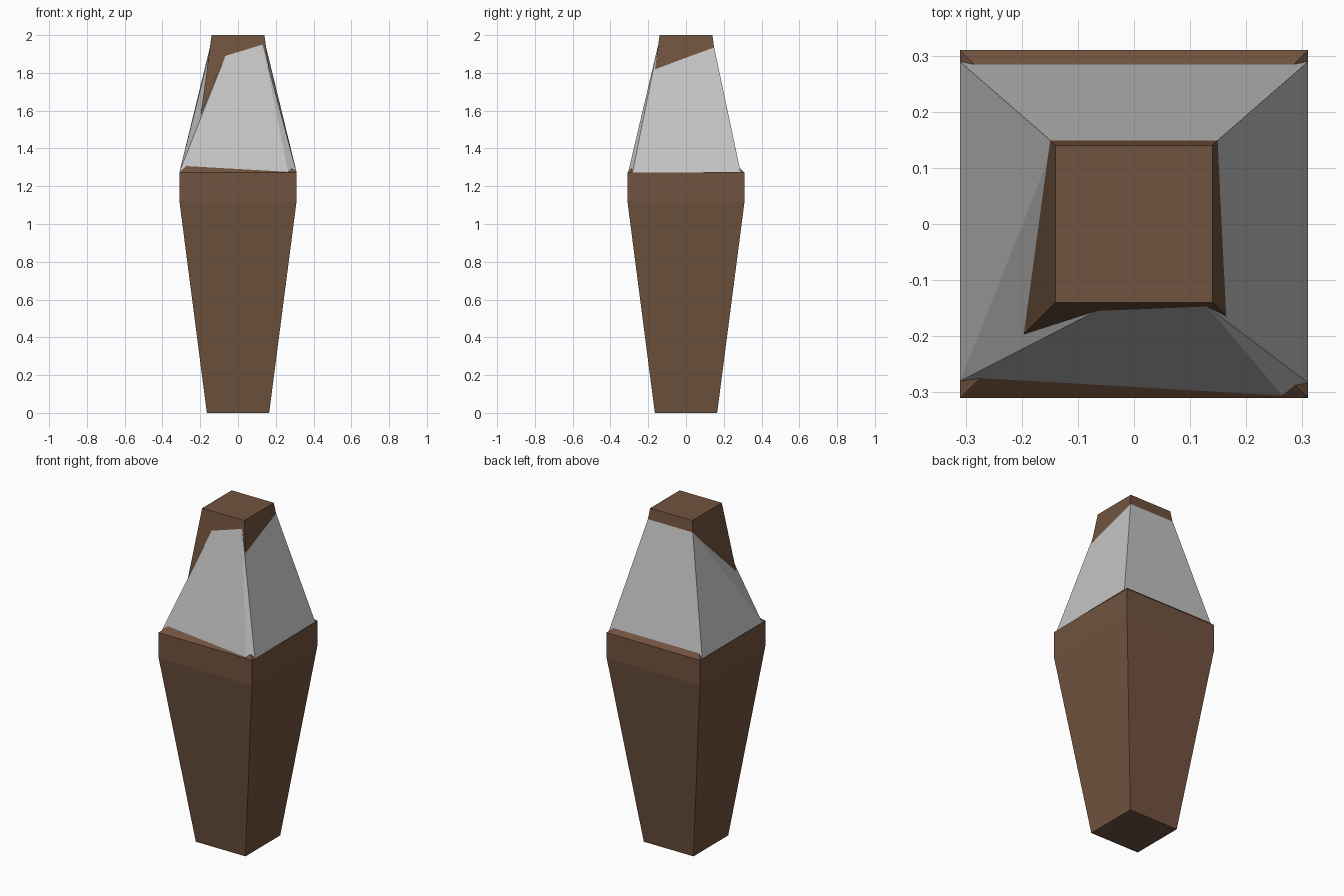
import bpy

if "Cube" in bpy.data.objects:
    bpy.data.objects.remove(bpy.data.objects["Cube"])


def material(name, rgb):
    m = bpy.data.materials.new(name)
    m.diffuse_color = (*rgb, 1)
    m.use_nodes = True
    m.node_tree.nodes["Principled BSDF"].inputs["Base Color"].default_value = m.diffuse_color
    return m


def mesh_object(name, verts, faces, mat):
    me = bpy.data.meshes.new(name)
    me.from_pydata(verts, [], faces)
    me.materials.append(mat)
    me.update()
    ob = bpy.data.objects.new(name, me)
    bpy.context.collection.objects.link(ob)
    return ob


brown = material("brown wood", (0.165, 0.087, 0.050))
grey = material("light grey", (0.56, 0.56, 0.56))

# Square tapered post: (height, half width) profile
profile = [(0, 0.165), (1.12, 0.31), (1.272, 0.31), (1.353, 0.227), (2, 0.14)]
corners = [(-1, -1), (1, -1), (1, 1), (-1, 1)]
verts = [(sx * h, sy * h, z) for z, h in profile for sx, sy in corners]
faces = [(3, 2, 1, 0)]
for r in range(len(profile) - 1):
    for i in range(4):
        j = (i + 1) % 4
        faces.append((r * 4 + i, r * 4 + j, r * 4 + 4 + j, r * 4 + 4 + i))
top = 4 * (len(profile) - 1)
faces.append(tuple(top + i for i in range(4)))
mesh_object("post", verts, faces, brown)

# Irregular sloping wrap around the neck of the post
p = {
    "A": (-0.31, -0.28, 1.275), "G": (0.265, -0.306, 1.275),
    "P": (0.31, -0.283, 1.272), "Q": (0.31, 0.289, 1.275),
    "R": (-0.31, 0.289, 1.275),
    "F": (-0.067, -0.155, 1.89), "N": (0.13, -0.147, 1.95),
    "S": (0.164, -0.164, 1.82), "U": (0.149, 0.149, 1.935),
    "V": (-0.149, 0.149, 1.935), "T": (-0.155, 0.11, 1.89),
}
index = {k: i for i, k in enumerate(p)}
patches = ["AGNF", "GPN", "PSN", "PQUS", "QRVU", "RATV", "AFT"]
mesh_object("neck_wrap", list(p.values()),
            [[index[c] for c in f] for f in patches], grey)
